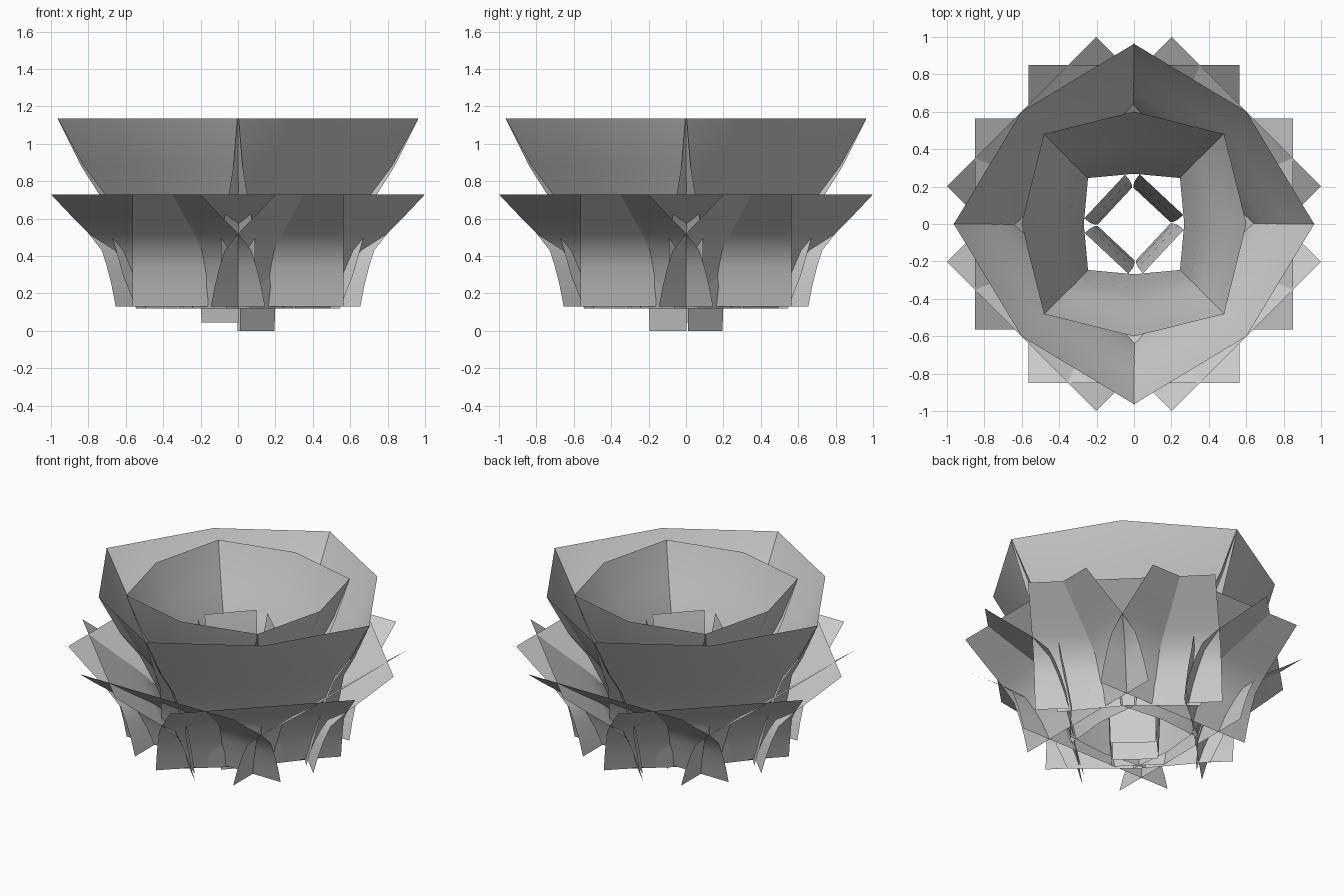
import bpy
import bmesh
from math import radians, sin, cos

if "Cube" in bpy.data.objects:
    bpy.data.objects.remove(bpy.data.objects["Cube"])


def petal(name, rows, angle, scale=1.0, top=None):
    """Curved petal sheet; rows are (distance, half width, bulge, z), turned about z."""
    bm = bmesh.new()
    a = radians(angle)
    grid = []
    for d, h, b, z in rows:
        row = []
        for t in (-1, 0, 1):
            x = (d + (b if t == 0 else 0)) * scale
            y = t * h * scale
            row.append(bm.verts.new((x * cos(a) - y * sin(a), x * sin(a) + y * cos(a), z)))
        grid.append(row)
    for r0, r1 in zip(grid, grid[1:]):
        for i in range(2):
            bm.faces.new((r0[i], r0[i + 1], r1[i + 1], r1[i]))
    for f in bm.faces:
        f.smooth = True
    me = bpy.data.meshes.new(name)
    bm.to_mesh(me)
    bm.free()
    ob = bpy.data.objects.new(name, me)
    bpy.context.collection.objects.link(ob)
    return ob


# Low outer petals: constant width, flaring outward
outer = [(0.36, 0.565, 0, 0.13), (0.39, 0.565, 0, 0.24), (0.425, 0.565, 0, 0.34),
         (0.465, 0.565, 0, 0.43), (0.565, 0.565, 0, 0.52), (0.69, 0.565, 0, 0.61),
         (0.85, 0.565, 0, 0.73)]
for i in range(8):
    petal(f"outer_petal_{i + 1}", outer, i * 45)

# Tall cupped petals: wider and more bulged toward the rim
cup = [(0.34, 0.43, 0.04, 0.12), (0.37, 0.50, 0.06, 0.30), (0.41, 0.54, 0.08, 0.50),
       (0.49, 0.56, 0.11, 0.73), (0.575, 0.61, 0.14, 0.88), (0.68, 0.685, 0.17, 1.135)]
for i in range(4):
    petal(f"middle_petal_{i + 1}", cup, i * 90 + 45)
    petal(f"inner_petal_{i + 1}", cup, i * 90, scale=0.707)

# Narrow upright bud petals in the centre, slightly turned
for i in range(4):
    low = 0.0 if i in (0, 3) else 0.045
    bud = [(0.14, 0.135, 0, low), (0.15, 0.145, 0, 0.35), (0.175, 0.155, 0, 0.65),
           (0.215, 0.16, 0, 0.87)]
    petal(f"bud_petal_{i + 1}", bud, i * 90 + 47)
